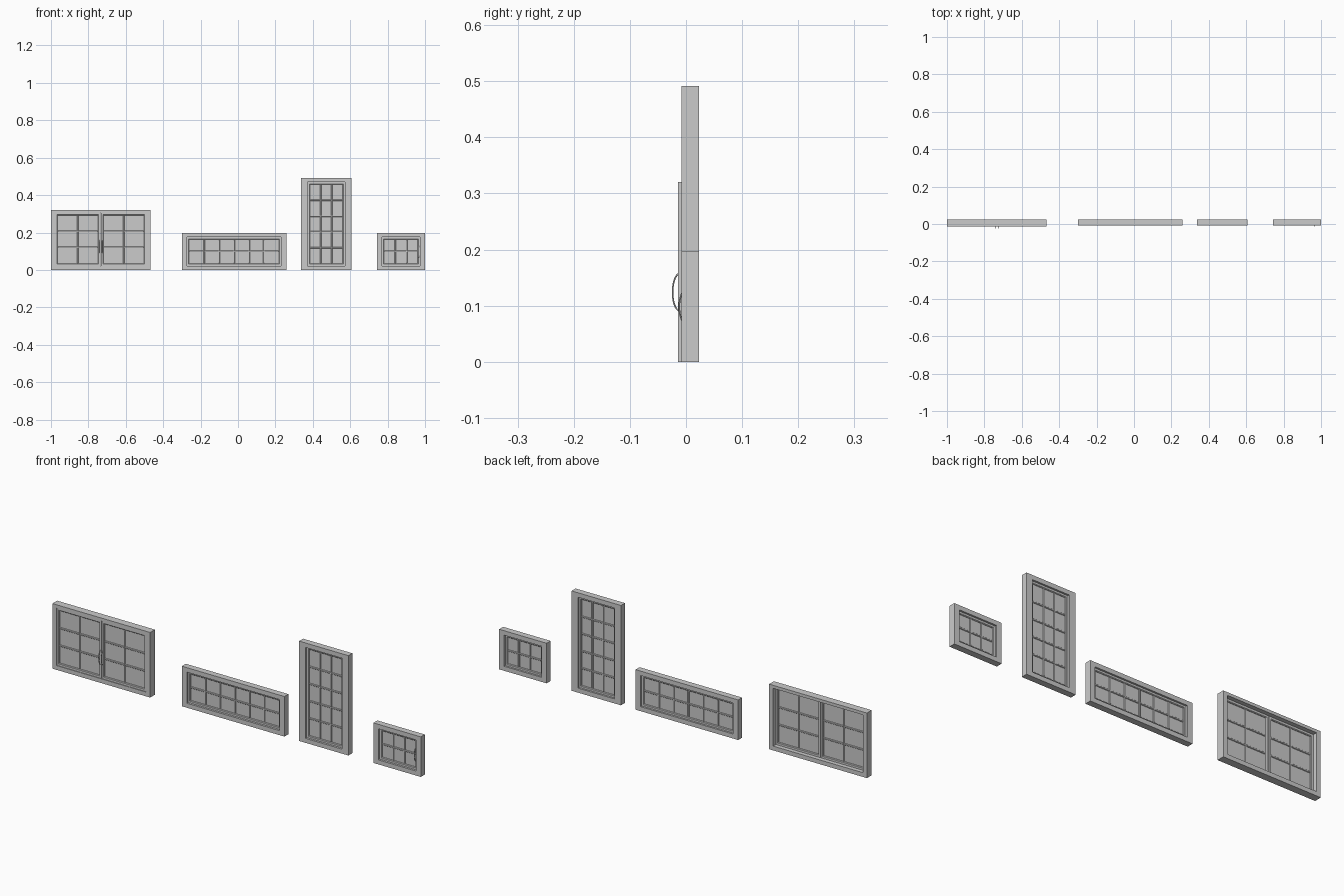
import bpy, bmesh, math

if "Cube" in bpy.data.objects:
    bpy.data.objects.remove(bpy.data.objects["Cube"])


def add_mesh(name, bm):
    bmesh.ops.recalc_face_normals(bm, faces=bm.faces)
    me = bpy.data.meshes.new(name)
    bm.to_mesh(me)
    bm.free()
    ob = bpy.data.objects.new(name, me)
    bpy.context.collection.objects.link(ob)
    return ob


def inset(r, dx, dz):
    return (r[0] + dx, r[1] - dx, r[2] + dz, r[3] - dz)


def ring(name, outer, inner, y0, y1, slope=0.0):
    """Mitred rectangular frame from (x0, x1, z0, z1) rectangles; slope chamfers the inner edges."""
    profile = [(outer, y0), (outer, y1)]
    if slope:
        wide = inset(inner, -slope, -slope)
        profile += [(wide, y1), (inner, y1 - slope), (inner, y0 + slope), (wide, y0)]
    else:
        profile += [(inner, y1), (inner, y0)]
    bm = bmesh.new()
    loops = [[bm.verts.new((x, y, z)) for x, z in
              ((r[0], r[2]), (r[1], r[2]), (r[1], r[3]), (r[0], r[3]))]
             for r, y in profile]
    for a, la in enumerate(loops):
        lb = loops[(a + 1) % len(loops)]
        for i in range(4):
            j = (i + 1) % 4
            bm.faces.new((la[i], la[j], lb[j], lb[i]))
    return add_mesh(name, bm)


def boxes(name, specs):
    """Several boxes (x0, x1, y0, y1, z0, z1) in one object."""
    bm = bmesh.new()
    for x0, x1, y0, y1, z0, z1 in specs:
        for v in bmesh.ops.create_cube(bm, size=1)["verts"]:
            v.co.x = x0 if v.co.x < 0 else x1
            v.co.y = y0 if v.co.y < 0 else y1
            v.co.z = z0 if v.co.z < 0 else z1
    return add_mesh(name, bm)


def sash(name, r, y0, y1, cols, rows, stile, bar=0.008):
    """Sash frame, chamfered glazing bars and pane filling rectangle r."""
    g = inset(r, stile, stile)
    x0, x1, z0, z1 = g
    ym = (y0 + y1) / 2
    ring(name + "_sash", r, g, y0, y1, 0.003)
    boxes(name + "_glass", [(x0, x1, ym - 0.001, ym + 0.001, z0, z1)])
    bars = []
    for i in range(1, cols):
        x = x0 + (x1 - x0) * i / cols
        bars.append((x - bar / 2, x + bar / 2, ym - 0.005, ym + 0.005, z0, z1))
    for i in range(1, rows):
        z = z0 + (z1 - z0) * i / rows
        bars.append((x0, x1, ym - 0.0048, ym + 0.0048, z - bar / 2, z + bar / 2))
    ob = boxes(name + "_glazing_bars", bars)
    mod = ob.modifiers.new("chamfer", "BEVEL")
    mod.width = 0.002
    mod.segments = 1


def handle(name, x, y, z, half, depth):
    """Bowed pull handle."""
    cu = bpy.data.curves.new(name, "CURVE")
    cu.dimensions = "3D"
    cu.bevel_depth = 0.0014
    cu.bevel_resolution = 2
    cu.use_fill_caps = True
    sp = cu.splines.new("POLY")
    n = 14
    sp.points.add(n)
    for i in range(n + 1):
        a = math.pi * i / n
        sp.points[i].co = (x, y - depth * math.sin(a), z - half * math.cos(a), 1)
    ob = bpy.data.objects.new(name, cu)
    bpy.context.collection.objects.link(ob)


# double casement window: sashes sit near the front face
outer = (-1.0, -0.468, 0.0, 0.32)
opening = (-0.978, -0.490, 0.021, 0.305)
ring("double_window_frame", outer, opening, -0.014, 0.023)
mid = (opening[0] + opening[1]) / 2
sash("double_window_left", (opening[0], mid - 0.001, opening[2], opening[3]),
     -0.011, 0.002, 2, 3, 0.013)
sash("double_window_right", (mid + 0.001, opening[1], opening[2], opening[3]),
     -0.011, 0.002, 2, 3, 0.013)
for side, s in (("left", -1), ("right", 1)):
    handle("double_window_handle_" + side, mid + s * 0.007, -0.010, 0.124, 0.034, 0.014)

# single windows: sash recessed in the middle of the frame
singles = [
    ("wide_window", (-0.30, 0.258, 0.0, 0.197), 0.027, 0.022, 6, 2),
    ("tall_window", (0.338, 0.606, 0.0, 0.491), 0.034, 0.022, 3, 5),
    ("small_window", (0.742, 1.0, 0.0, 0.197), 0.027, 0.022, 3, 2),
]
for name, outer, fx, fz, cols, rows in singles:
    opening = inset(outer, fx, fz)
    ring(name + "_frame", outer, opening, -0.008, 0.023)
    sash(name, opening, 0.002, 0.014, cols, rows, 0.012)

handle("small_window_handle", 0.967, 0.002, 0.098, 0.032, 0.014)
